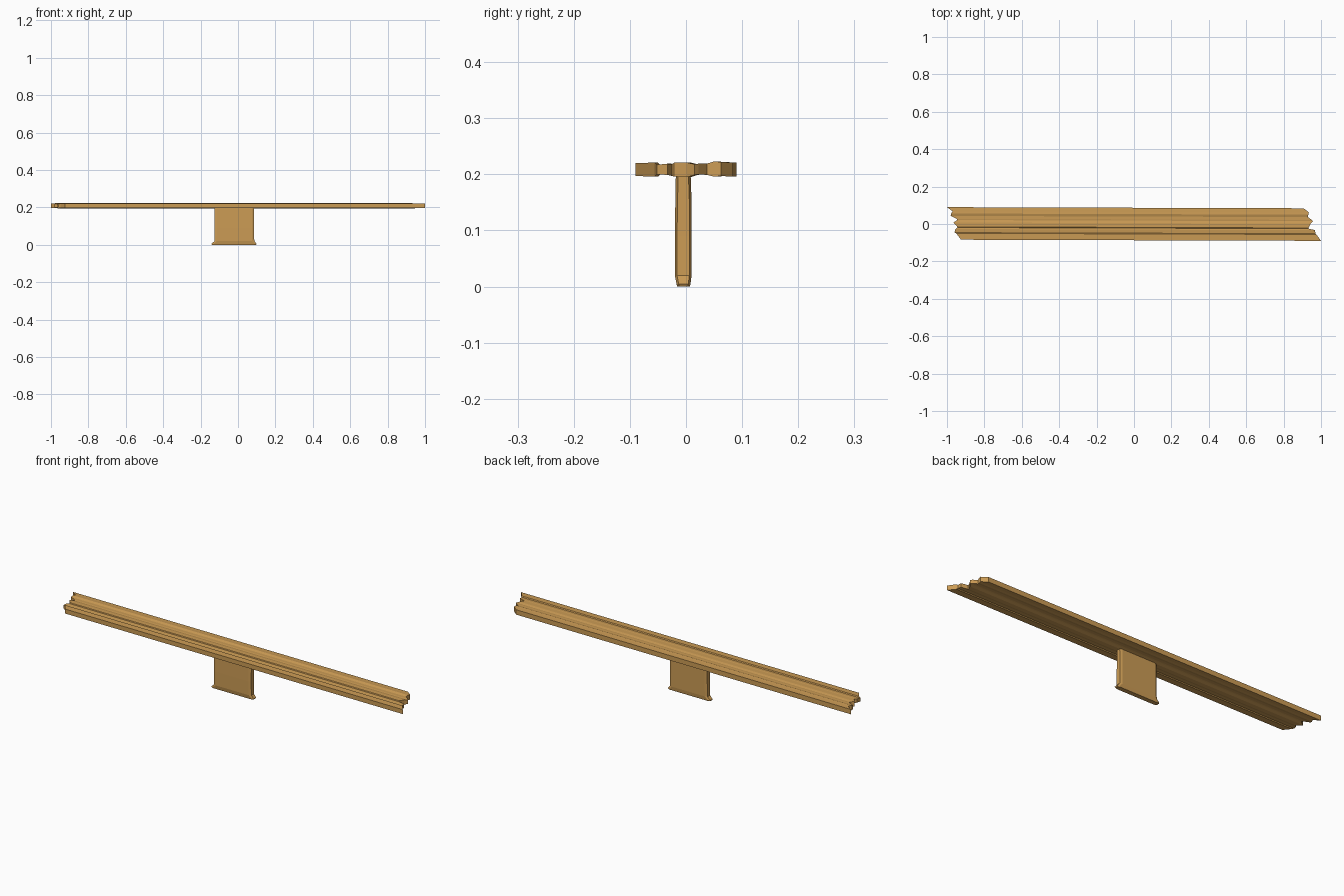
import bpy, bmesh

wood = bpy.data.materials.new("wood")
wood.diffuse_color = (0.60, 0.33, 0.09, 1)


def make_object(name, bm):
    bmesh.ops.recalc_face_normals(bm, faces=bm.faces)
    mesh = bpy.data.meshes.new(name)
    bm.to_mesh(mesh)
    bm.free()
    mesh.materials.append(wood)
    obj = bpy.data.objects.new(name, mesh)
    bpy.context.collection.objects.link(obj)
    return obj


# Weathered board: each row runs lengthwise (y, left x, right x, bottom z, top z)
rows = [
    (-0.087, -0.925, 1.000, 0.197, 0.220),
    (-0.053, -0.950, 0.975, 0.196, 0.221),
    (-0.049, -0.960, 0.970, 0.200, 0.217),
    (-0.030, -0.955, 0.968, 0.199, 0.219),
    (-0.022, -0.945, 0.935, 0.197, 0.218),
    (-0.018, -0.945, 0.933, 0.196, 0.221),
    (0.005, -0.965, 0.945, 0.195, 0.221),
    (0.018, -0.945, 0.957, 0.199, 0.218),
    (0.025, -0.948, 0.950, 0.200, 0.219),
    (0.040, -0.980, 0.930, 0.199, 0.219),
    (0.053, -0.978, 0.932, 0.196, 0.223),
    (0.065, -0.970, 0.935, 0.197, 0.222),
    (0.087, -1.000, 0.907, 0.196, 0.221),
]
bm = bmesh.new()
bars = []
for y, left, right, low, high in rows:
    bars.append([bm.verts.new((x, y + dy, z)) for x, dy, z in
                 ((left, 0.003, low), (right, -0.003, low),
                  (right, -0.003, high), (left, 0.003, high))])
for a, b in zip(bars, bars[1:]):
    for i in range(4):
        j = (i + 1) % 4
        bm.faces.new((a[i], a[j], b[j], b[i]))
bm.faces.new(bars[0])
bm.faces.new(bars[-1])
make_object("board", bm)

# Upright support: chamfered rectangle lofted upward, with flared foot
# (z, min x, max x, min y, max y)
sections = [
    (0.000, -0.140, 0.097, -0.016, 0.007),
    (0.005, -0.142, 0.100, -0.017, 0.008),
    (0.020, -0.126, 0.087, -0.020, 0.010),
    (0.090, -0.125, 0.086, -0.020, 0.010),
    (0.150, -0.125, 0.086, -0.019, 0.010),
    (0.208, -0.125, 0.086, -0.018, 0.008),
]
bm = bmesh.new()
rings = []
cx, cy = 0.012, 0.004
for z, x0, x1, y0, y1 in sections:
    outline = [(x0 + cx, y0), (x1 - cx, y0), (x1, y0 + cy), (x1, y1 - cy),
               (x1 - cx, y1), (x0 + cx, y1), (x0, y1 - cy), (x0, y0 + cy)]
    rings.append([bm.verts.new((x, y, z)) for x, y in outline])
for a, b in zip(rings, rings[1:]):
    for i in range(8):
        j = (i + 1) % 8
        bm.faces.new((a[i], a[j], b[j], b[i]))
bm.faces.new(rings[0])
bm.faces.new(rings[-1])
make_object("support", bm)
